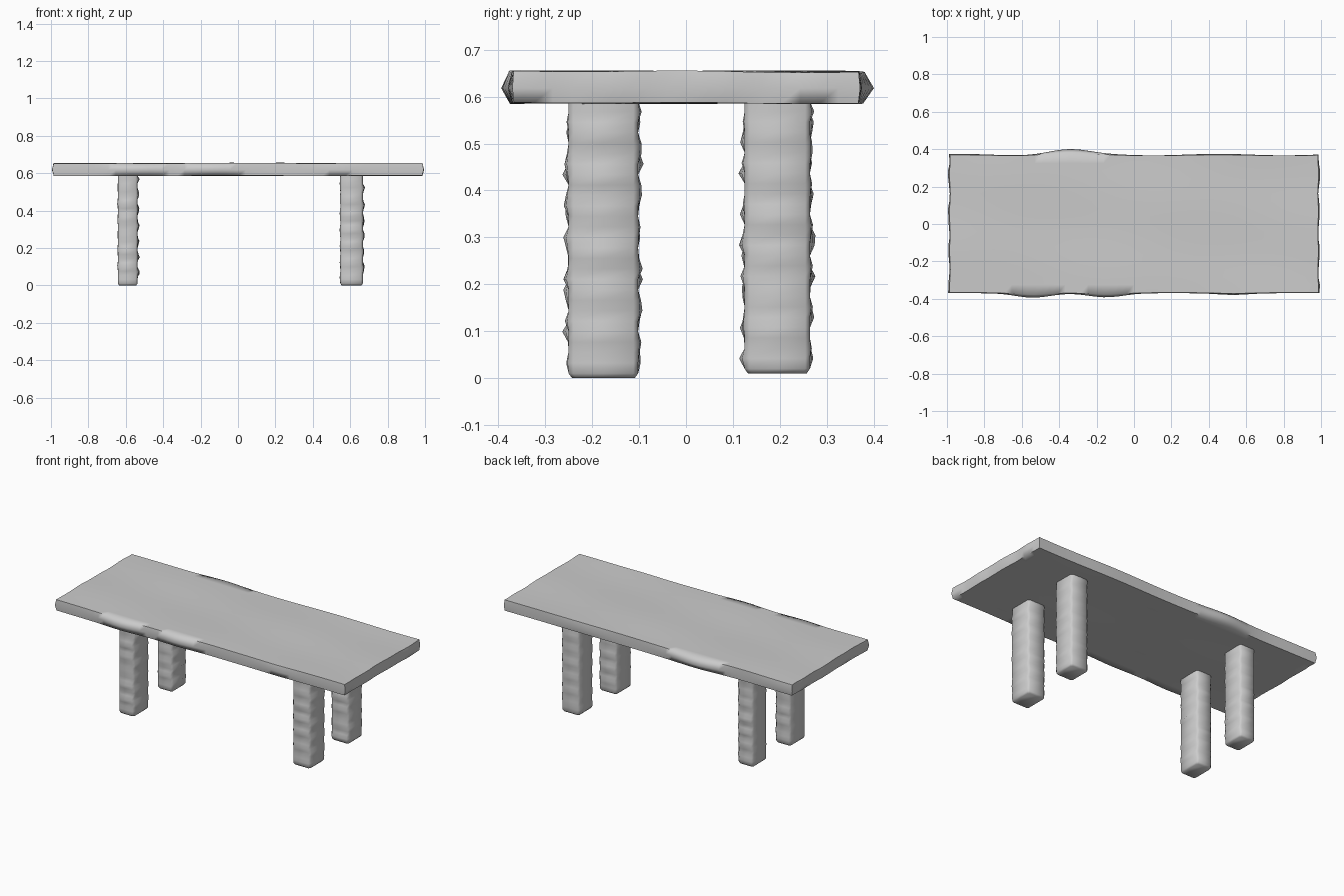
import bpy, bmesh, math, random

if "Cube" in bpy.data.objects:
    bpy.data.objects.remove(bpy.data.objects["Cube"])

random.seed(7)
stone = bpy.data.materials.new("plain_grey")
stone.diffuse_color = (0.6, 0.6, 0.6, 1)
stone.use_nodes = True
stone.node_tree.nodes["Principled BSDF"].inputs["Base Color"].default_value = stone.diffuse_color


def finish(bm, name, angle):
    bmesh.ops.recalc_face_normals(bm, faces=bm.faces)
    mesh = bpy.data.meshes.new(name)
    bm.to_mesh(mesh)
    bm.free()
    obj = bpy.data.objects.new(name, mesh)
    bpy.context.collection.objects.link(obj)
    mesh.materials.append(stone)
    bpy.ops.object.select_all(action='DESELECT')
    bpy.context.view_layer.objects.active = obj
    obj.select_set(True)
    bpy.ops.object.shade_smooth_by_angle(angle=math.radians(angle))


def bump(t, centre, width, height):
    return height * math.exp(-((t - centre) / width) ** 2)


def table_top():
    """Thin slab whose waist bulges unevenly along the rim."""
    hx, hy, low, mid, high = 0.98, 0.365, 0.586, 0.618, 0.653
    nx, ny = 48, 18
    bm = bmesh.new()
    # gently uneven upper face and nearly flat underside
    faces = []
    for z, amount in ((low, 0.002), (high, 0.003)):
        rows = []
        for j in range(ny + 1):
            row = []
            for i in range(nx + 1):
                x, y = hx * (2 * i / nx - 1), hy * (2 * j / ny - 1)
                wave = math.sin(4.3 * x + 5 * y) * math.sin(9 * y - 2.1 * x + 1)
                row.append(bm.verts.new((x, y, z + amount * wave)))
            rows.append(row)
        for j in range(ny):
            for i in range(nx):
                bm.faces.new((rows[j][i], rows[j][i + 1], rows[j + 1][i + 1], rows[j + 1][i]))
        faces.append(rows)

    def perimeter(r):
        return (r[0][:-1] + [row[-1] for row in r[:-1]]
                + r[-1][:0:-1] + [row[0] for row in r[:0:-1]])

    bottom, top = perimeter(faces[0]), perimeter(faces[1])
    waist = []
    for v in bottom:
        x, y = v.co.x, v.co.y
        ox = oy = 0
        if abs(x) > hx - 1e-4:
            ox = math.copysign(0.01 + 0.004 * math.sin(31 * y) + random.uniform(-0.002, 0.003), x)
        if y > hy - 1e-4:
            oy = 0.006 + bump(x, -0.35, 0.15, 0.027) + 0.004 * math.sin(9 * x - 2.5)
        if y < -hy + 1e-4:
            oy = -(0.005 + bump(x, -0.54, 0.13, 0.024) + bump(x, -0.15, 0.13, 0.022)
                   + bump(x, 0.53, 0.12, 0.009))
        waist.append(bm.verts.new((x + ox, y + oy, mid)))
    # the two lips follow the waist a little
    for loop, share in ((bottom, 0.35), (top, 0.45)):
        for v, w in zip(loop, waist):
            v.co.x += share * (w.co.x - v.co.x)
            v.co.y += share * (w.co.y - v.co.y)
    for a, b in ((bottom, waist), (waist, top)):
        for k in range(len(a)):
            n = (k + 1) % len(a)
            bm.faces.new((a[k], a[n], b[n], b[k]))
    finish(bm, "table_top", 75)


def leg(name, x0, x1, y0, y1, foot):
    """Square post with softened corners and rough, ridged sides."""
    cx, cy, hx, hy = (x0 + x1) / 2, (y0 + y1) / 2, (x1 - x0) / 2, (y1 - y0) / 2
    c = 0.01
    outline = [(-hx + c, -hy), (0, -hy), (hx - c, -hy), (hx, -hy + c), (hx, 0), (hx, hy - c),
               (hx - c, hy), (0, hy), (-hx + c, hy), (-hx, hy - c), (-hx, 0), (-hx, -hy + c)]
    levels, head = 26, 0.59
    bm = bmesh.new()
    rings = []
    for i in range(levels + 1):
        z = foot + 0.01 + (head - foot - 0.01) * i / levels
        # outward roughness of each side at this height
        ridge = [0.0 if i in (0, levels) else
                 max(0, 0.006 * math.sin(z * 75 + s * 2 + x0 * 9) + random.uniform(-0.003, 0.005))
                 for s in range(4)]
        ring = []
        for k, (x, y) in enumerate(outline):
            side = k // 3
            push = ridge[side] * (1.25 if k % 3 == 1 else 0.6)
            dx, dy = ((0, -1), (1, 0), (0, 1), (-1, 0))[side]
            if side == 3:
                push *= 0.3
            ring.append(bm.verts.new((cx + x + dx * push, cy + y + dy * push, z)))
        rings.append(ring)
    # narrowed foot
    rings.insert(0, [bm.verts.new((cx + x * 0.88, cy + y * 0.9, foot)) for x, y in outline])
    for a, b in zip(rings, rings[1:]):
        for k in range(12):
            n = (k + 1) % 12
            bm.faces.new((a[k], a[n], b[n], b[k]))
    bm.faces.new(rings[0])
    bm.faces.new(rings[-1])
    finish(bm, name, 60)


table_top()
for side, x0, x1 in (("left", -0.642, -0.538), ("right", 0.547, 0.667)):
    leg("front_leg_" + side, x0, x1, -0.25, -0.102, 0.0)
    leg("back_leg_" + side, x0, x1, 0.125, 0.264, 0.01)
